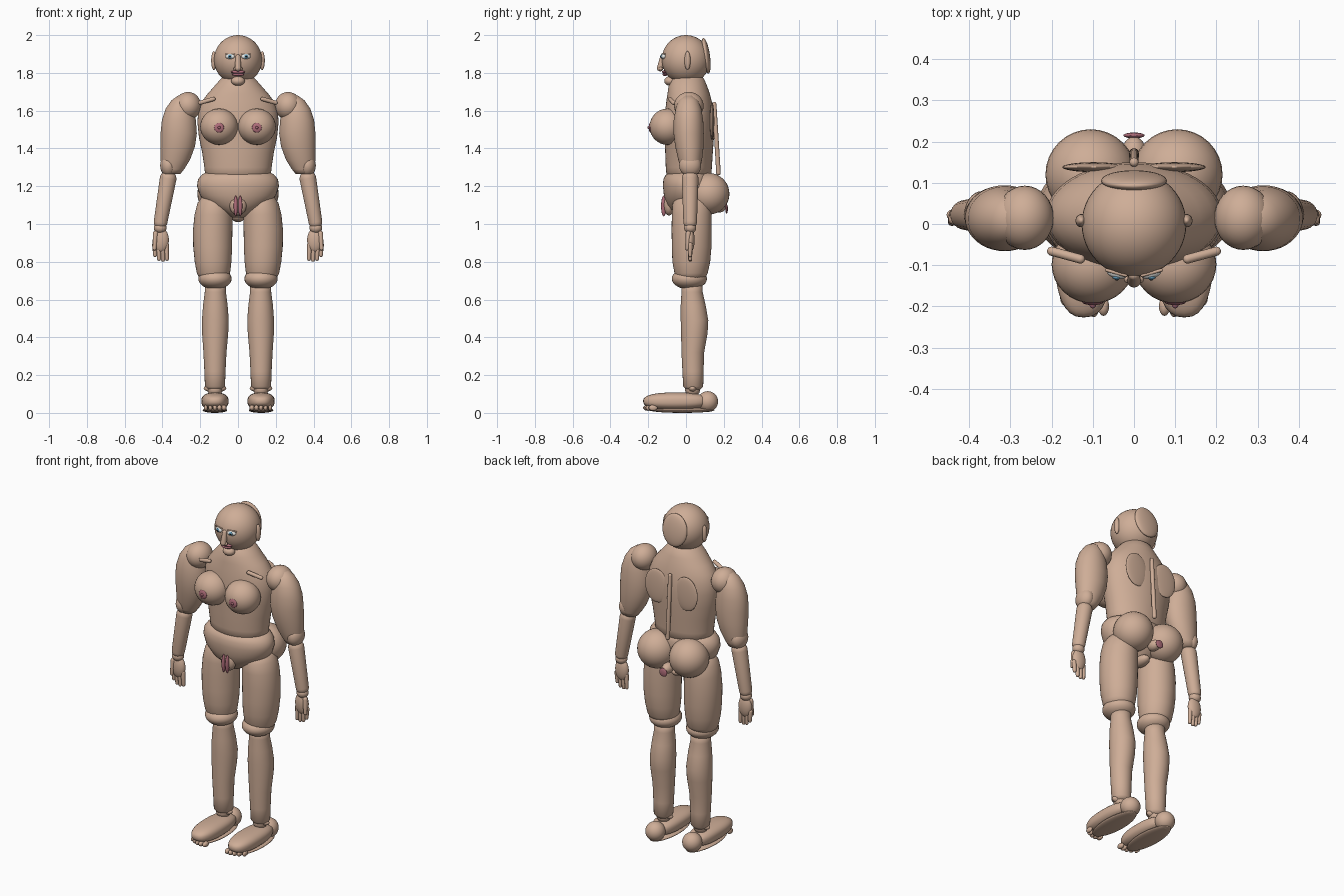
import bpy, bmesh, math
from mathutils import Vector, Matrix, Euler


def material(name, color):
    m = bpy.data.materials.new(name)
    m.diffuse_color = (*color, 1)
    return m


SKIN = material("skin", (0.62, 0.42, 0.31))
PINK = material("pink", (0.42, 0.15, 0.19))
WHITE = material("white", (0.85, 0.85, 0.82))
BLUE = material("blue", (0.15, 0.4, 0.6))
BLACK = material("black", (0.02, 0.02, 0.02))


def finish(name, bm, mat, mirror):
    bmesh.ops.recalc_face_normals(bm, faces=bm.faces)
    for f in bm.faces:
        f.smooth = True
    me = bpy.data.meshes.new(name)
    bm.to_mesh(me)
    bm.free()
    me.materials.append(mat)
    ob = bpy.data.objects.new(name, me)
    bpy.context.collection.objects.link(ob)
    if mirror:
        ob.modifiers.new("mirror", 'MIRROR').use_mirror_merge = False
    return ob


def ball(name, c, r, mat=SKIN, mirror=False, rot=(0, 0, 0), seg=32):
    bm = bmesh.new()
    bmesh.ops.create_uvsphere(bm, u_segments=seg, v_segments=seg // 2, radius=1)
    r = (r, r, r) if isinstance(r, (int, float)) else r
    e = Euler([math.radians(a) for a in rot])
    bm.transform(Matrix.LocRotScale(Vector(c), e, Vector(r)))
    return finish(name, bm, mat, mirror)


def rod(name, p, q, r1, r2, mat=SKIN, mirror=False, seg=24):
    """Tapered rod with rounded ends."""
    p, q = Vector(p), Vector(q)
    length = (q - p).length
    rings = []
    for i in range(1, 7):
        a = math.pi / 2 * i / 6
        rings.append((-r1 * math.cos(a), r1 * math.sin(a)))
    for i in range(6):
        a = math.pi / 2 * i / 6
        rings.append((length + r2 * math.sin(a), r2 * math.cos(a)))
    quat = (q - p).to_track_quat('Z', 'Y')
    return loft(name, [(z, r, r, 0, 0) for z, r in rings], mat, mirror, seg,
                Matrix.LocRotScale(p, quat, None))


def loft(name, sections, mat=SKIN, mirror=False, seg=40, matrix=None):
    """Skin over elliptical sections (z, rx, ry, cx, cy)."""
    bm = bmesh.new()
    loops = []
    for z, rx, ry, cx, cy in sections:
        loops.append([bm.verts.new((cx + rx * math.cos(math.tau * i / seg),
                                    cy + ry * math.sin(math.tau * i / seg), z))
                      for i in range(seg)])
    for a, b in zip(loops, loops[1:]):
        for i in range(seg):
            j = (i + 1) % seg
            bm.faces.new((a[i], a[j], b[j], b[i]))
    bm.faces.new(loops[0][::-1])
    bm.faces.new(loops[-1])
    if matrix:
        bm.transform(matrix)
    return finish(name, bm, mat, mirror)


# Head and face
ball("head", (0, 0, 1.87), (0.127, 0.128, 0.13), seg=48)
ball("hair_bun", (0, 0.105, 1.89), (0.08, 0.022, 0.095), rot=(8, 0, 0))
ball("ear", (0.128, 0.008, 1.865), (0.014, 0.016, 0.05), mirror=True)
ball("eye", (0.042, -0.12, 1.887), (0.025, 0.012, 0.014), WHITE, True, (0, 0, 15))
ball("iris", (0.042, -0.129, 1.887), (0.011, 0.006, 0.011), BLUE, True, seg=16)
ball("pupil", (0.042, -0.134, 1.887), (0.005, 0.003, 0.005), BLACK, True, seg=12)
rod("brow", (0.02, -0.125, 1.9), (0.066, -0.112, 1.9), 0.004, 0.004, mirror=True, seg=10)
rod("nose", (0, -0.124, 1.885), (0, -0.137, 1.825), 0.013, 0.017)
ball("nostril", (0.014, -0.134, 1.822), 0.01, mirror=True, seg=16)
ball("upper_lip", (0, -0.113, 1.805), (0.038, 0.014, 0.009), PINK)
ball("lower_lip", (0, -0.111, 1.792), (0.033, 0.014, 0.009), PINK)
ball("chin", (0, -0.085, 1.757), (0.036, 0.03, 0.025))

# Torso
loft("torso", [
    (1.22, 0.17, 0.115, 0, 0.015), (1.30, 0.178, 0.122, 0, 0.015),
    (1.38, 0.19, 0.126, 0, 0.016), (1.46, 0.207, 0.13, 0, 0.018),
    (1.54, 0.215, 0.132, 0, 0.018), (1.60, 0.21, 0.128, 0, 0.018),
    (1.65, 0.19, 0.12, 0, 0.016), (1.69, 0.16, 0.112, 0, 0.014),
    (1.73, 0.125, 0.102, 0, 0.01), (1.77, 0.09, 0.085, 0, 0.01),
    (1.79, 0.06, 0.06, 0, 0.01)], seg=48)
loft("pelvis", [
    (1.035, 0.03, 0.05, 0, 0.01), (1.06, 0.08, 0.08, 0, 0.01),
    (1.10, 0.155, 0.11, 0, 0.01), (1.15, 0.2, 0.127, 0, 0.01),
    (1.20, 0.217, 0.132, 0, 0.01), (1.235, 0.212, 0.13, 0, 0.01),
    (1.26, 0.193, 0.12, 0, 0.012), (1.275, 0.165, 0.1, 0, 0.015)], seg=48)
ball("breast", (0.1, -0.098, 1.515), (0.1, 0.095, 0.096), mirror=True)
ball("areola", (0.1, -0.189, 1.51), (0.026, 0.008, 0.026), PINK, True, seg=20)
ball("nipple", (0.1, -0.197, 1.51), 0.008, PINK, True, seg=12)
rod("collarbone", (0.13, -0.085, 1.662), (0.2, -0.066, 1.642), 0.011, 0.011, mirror=True)
ball("shoulder_blade", (0.098, 0.138, 1.545), (0.076, 0.012, 0.1), mirror=True)
rod("spine", (0, 0.15, 1.635), (0, 0.172, 1.27), 0.011, 0.012)
ball("buttock", (0.105, 0.12, 1.16), 0.11, mirror=True)

# Plain anatomical details of the pelvis
ball("pubic_mound", (0, -0.09, 1.1), (0.045, 0.03, 0.055))
ball("labia", (0.012, -0.118, 1.095), (0.011, 0.014, 0.055), PINK, True, seg=16)
ball("perineum", (0, 0.06, 1.04), (0.035, 0.06, 0.03))
ball("rear_disc", (0, 0.215, 1.08), (0.026, 0.007, 0.025), PINK, seg=20)
ball("rear_cleft", (0, 0.17, 1.09), (0.03, 0.042, 0.03))

# Arms
ball("shoulder", (0.265, 0.015, 1.625), (0.07, 0.078, 0.074), mirror=True)
loft("upper_arm", [
    (1.265, 0.04, 0.04, 0.345, 0.025), (1.29, 0.058, 0.05, 0.343, 0.024),
    (1.34, 0.078, 0.063, 0.332, 0.022), (1.41, 0.091, 0.075, 0.319, 0.018),
    (1.48, 0.096, 0.08, 0.314, 0.014), (1.55, 0.09, 0.078, 0.313, 0.013),
    (1.61, 0.073, 0.068, 0.31, 0.013), (1.655, 0.05, 0.05, 0.302, 0.013),
    (1.68, 0.022, 0.022, 0.295, 0.013)], mirror=True)
ball("elbow", (0.368, 0.022, 1.31), (0.044, 0.058, 0.06), mirror=True)
rod("forearm", (0.37, 0.022, 1.24), (0.41, 0.022, 1.01), 0.044, 0.036, mirror=True)
ball("wrist", (0.412, 0.022, 0.98), (0.034, 0.032, 0.03), mirror=True)
ball("palm", (0.408, 0.022, 0.915), (0.042, 0.024, 0.065), mirror=True)
for i in range(4):
    x = 0.376 + 0.021 * i
    tip = (0.815, 0.81, 0.815, 0.835)[i]
    rod("finger", (x + 0.003, 0.022, 0.89), (x, 0.022, tip), 0.013, 0.01, mirror=True, seg=12)
rod("thumb", (0.437, 0.012, 0.95), (0.442, 0.005, 0.87), 0.014, 0.01, mirror=True, seg=12)

# Legs
loft("thigh", [
    (0.70, 0.07, 0.07, 0.128, 0.025), (0.74, 0.088, 0.088, 0.13, 0.027),
    (0.80, 0.097, 0.1, 0.132, 0.028), (0.88, 0.103, 0.105, 0.134, 0.03),
    (0.97, 0.104, 0.106, 0.134, 0.03), (1.05, 0.1, 0.105, 0.13, 0.03),
    (1.11, 0.09, 0.1, 0.125, 0.03), (1.16, 0.06, 0.07, 0.12, 0.03)], mirror=True)
ball("knee", (0.122, 0.018, 0.71), (0.088, 0.093, 0.056), mirror=True)
loft("shin", [
    (0.12, 0.035, 0.035, 0.122, 0.038), (0.14, 0.053, 0.053, 0.122, 0.038),
    (0.22, 0.056, 0.056, 0.122, 0.037), (0.32, 0.061, 0.06, 0.122, 0.036),
    (0.42, 0.069, 0.07, 0.121, 0.044), (0.49, 0.071, 0.073, 0.12, 0.045),
    (0.57, 0.065, 0.066, 0.12, 0.038), (0.64, 0.056, 0.056, 0.12, 0.032),
    (0.7, 0.056, 0.056, 0.12, 0.032)], mirror=True)
ball("ankle", (0.122, 0.035, 0.125), 0.04, mirror=True)
ball("ankle_bone", (0.122, 0.035, 0.13), (0.06, 0.025, 0.022), mirror=True, seg=20)

# Feet
ball("heel", (0.122, 0.115, 0.06), 0.055, mirror=True)
bm = bmesh.new()
bmesh.ops.create_uvsphere(bm, u_segments=32, v_segments=24, radius=1)
for v in bm.verts:
    for k in range(3):  # square off the ball a little
        v.co[k] = math.copysign(abs(v.co[k]) ** 0.8, v.co[k])
bm.transform(Matrix.LocRotScale(Vector((0.122, -0.055, 0.062)), None,
                                Vector((0.072, 0.172, 0.046))))
finish("foot", bm, SKIN, True)
ball("sole", (0.122, -0.02, 0.014), (0.065, 0.17, 0.014), mirror=True)
for i in range(5):
    x = 0.074 + 0.024 * i
    ball("toe", (x, -0.203 + 0.004 * (i - 1) ** 2 * 0.8, 0.027),
         (0.014 - 0.001 * i, 0.024, 0.016), mirror=True, seg=14)
